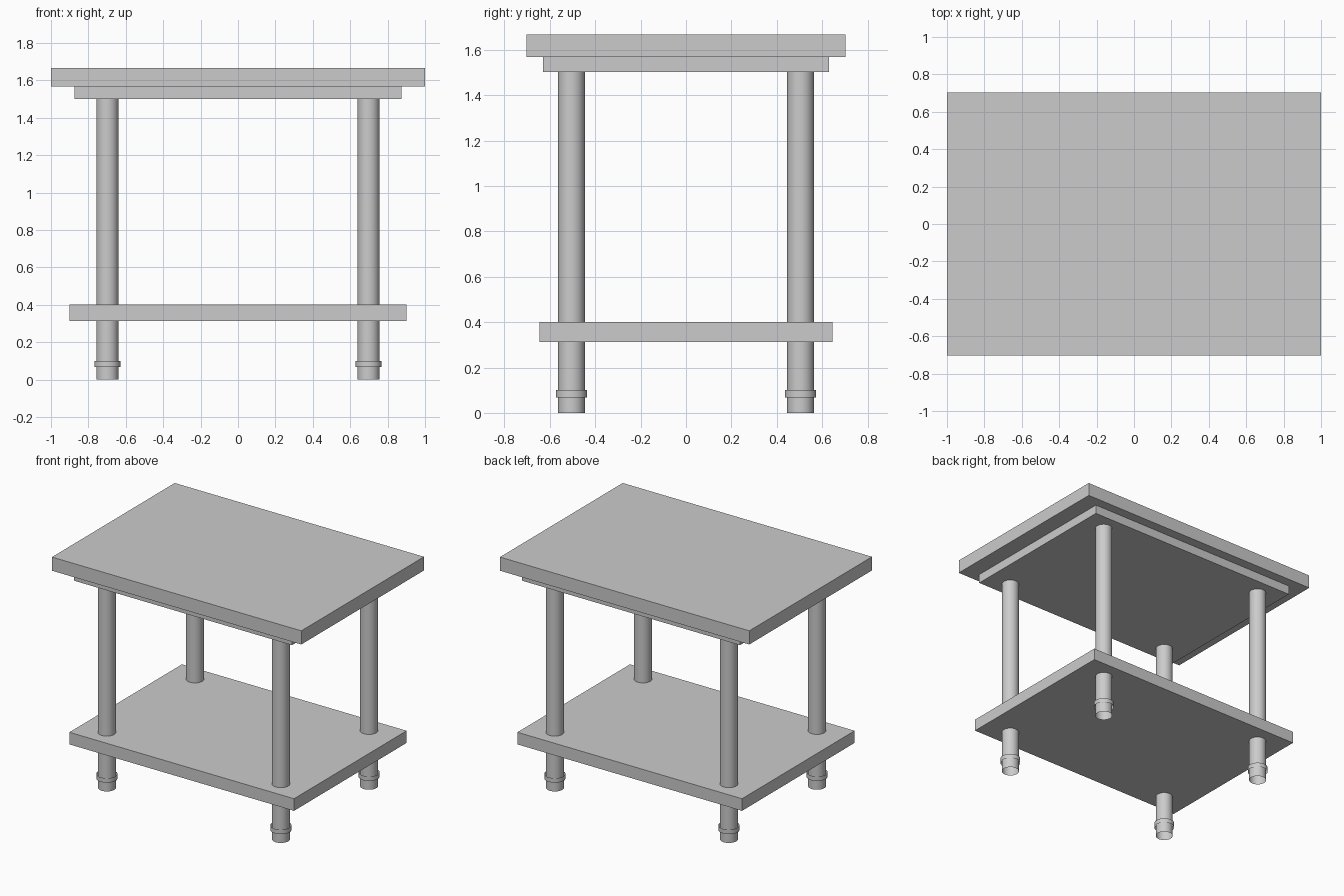
import bpy

if "Cube" in bpy.data.objects:
    bpy.data.objects.remove(bpy.data.objects["Cube"])


def slab(name, half_x, half_y, z0, z1):
    bpy.ops.mesh.primitive_cube_add(size=2, location=(0, 0, (z0 + z1) / 2))
    ob = bpy.context.object
    ob.name = name
    ob.scale = (half_x, half_y, (z1 - z0) / 2)
    bpy.ops.object.transform_apply(location=False, rotation=False, scale=True)


def tube(name, x, y, radius, z0, z1):
    # open-ended round tube, smooth shaded
    bpy.ops.mesh.primitive_cylinder_add(
        vertices=32, radius=radius, depth=z1 - z0,
        end_fill_type='NOTHING', location=(x, y, (z0 + z1) / 2))
    bpy.context.object.name = name
    bpy.ops.object.shade_smooth_by_angle()


# Table top, the smaller panel beneath it, and the lower shelf
slab("table_top", 1.0, 0.703, 1.568, 1.667)
slab("under_top_panel", 0.875, 0.631, 1.502, 1.568)
slab("lower_shelf", 0.901, 0.645, 0.313, 0.401)

# Four legs, each with a foot collar
for side, sx in (("left", -1), ("right", 1)):
    for end, sy in (("front", -1), ("back", 1)):
        x, y = 0.698 * sx, 0.505 * sy
        tube(f"{end}_{side}_leg", x, y, 0.059, 0, 1.502)
        tube(f"{end}_{side}_collar", x, y, 0.069, 0.068, 0.101)
